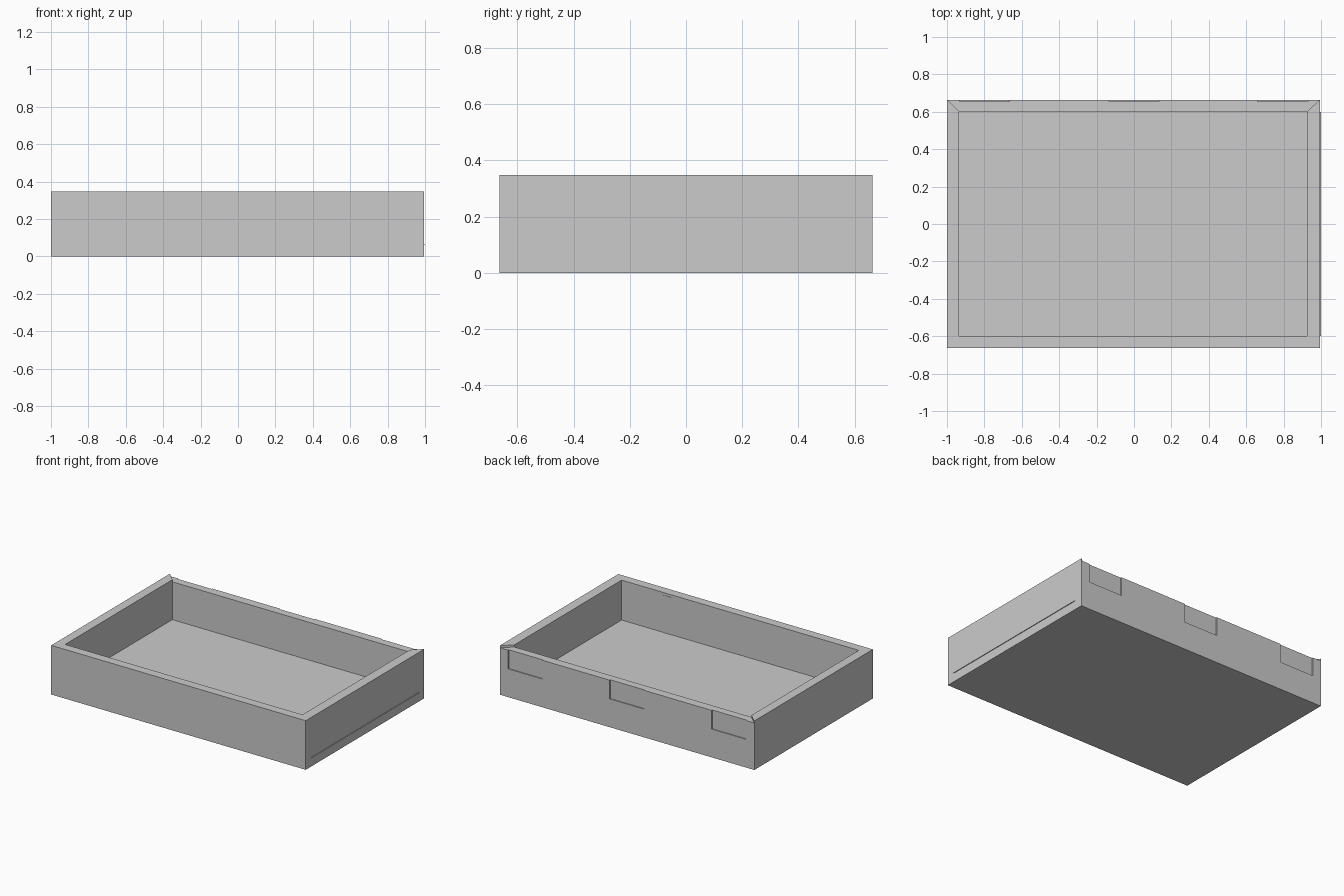
import bpy
import bmesh

cube = bpy.data.objects.get("Cube")
if cube:
    bpy.data.objects.remove(cube, do_unlink=True)

# One plain grey for the whole tray
grey = bpy.data.materials.new("light_grey")
grey.use_nodes = True
colour = (0.6, 0.6, 0.6, 1)
grey.diffuse_color = colour
grey.node_tree.nodes["Principled BSDF"].inputs["Base Color"].default_value = colour

LEFT, RIGHT, DEPTH, HEIGHT = -1.0, 0.995, 0.663, 0.348
IN_LEFT, IN_RIGHT, IN_DEPTH = -0.935, 0.925, 0.6
FLOOR, BACK_RIM = 0.064, 0.333


def prism(name, outline, z0, z1):
    """Upright prism over a flat outline."""
    bm = bmesh.new()
    face = bm.faces.new([bm.verts.new((x, y, z0)) for x, y in outline])
    grown = bmesh.ops.extrude_face_region(bm, geom=[face])["geom"]
    for v in grown:
        if isinstance(v, bmesh.types.BMVert):
            v.co.z = z1
    bmesh.ops.recalc_face_normals(bm, faces=bm.faces)
    mesh = bpy.data.meshes.new(name)
    bm.to_mesh(mesh)
    bm.free()
    mesh.materials.append(grey)
    obj = bpy.data.objects.new(name, mesh)
    bpy.context.collection.objects.link(obj)
    return obj


def box(name, x0, x1, y0, y1, z0, z1):
    return prism(name, [(x0, y0), (x1, y0), (x1, y1), (x0, y1)], z0, z1)


def carve(target, cutter):
    """Subtract the cutter, then discard it."""
    cutter.hide_render = True
    mod = target.modifiers.new("carve", "BOOLEAN")
    mod.operation = "DIFFERENCE"
    mod.solver = "EXACT"
    mod.object = cutter
    bpy.context.view_layer.objects.active = target
    bpy.ops.object.modifier_apply(modifier=mod.name)
    bpy.data.objects.remove(cutter, do_unlink=True)


# Tray body with an open cavity
tray = box("tray_body", LEFT, RIGHT, -DEPTH, DEPTH, 0, HEIGHT)
carve(tray, box("cavity", IN_LEFT, IN_RIGHT, -IN_DEPTH, IN_DEPTH, FLOOR, 1))

# Slightly lower back rim, mitred at both corners
rim = [(LEFT + 0.003, DEPTH), (IN_LEFT + 0.003, IN_DEPTH - 0.001),
       (IN_RIGHT - 0.003, IN_DEPTH - 0.001), (RIGHT - 0.003, DEPTH),
       (RIGHT - 0.003, 0.8), (LEFT + 0.003, 0.8)]
carve(tray, prism("rim_step", rim, BACK_RIM, 1))

# Three shallow hinge recesses along the back
for centre in (-0.8, 0, 0.795):
    carve(tray, box("hinge_recess", centre - 0.134, centre + 0.134,
                    DEPTH - 0.007, 0.8, 0.2, 1))

# Thin floor panel whose edge shows through the side wall
box("floor_panel", IN_LEFT, 1.0, -IN_DEPTH, IN_DEPTH, FLOOR - 0.002, FLOOR + 0.001)

# Flat strip on the inside of the front wall
box("inner_strip", 0.53, 0.6, -IN_DEPTH - 0.001, -IN_DEPTH + 0.002, FLOOR, 0.33)
